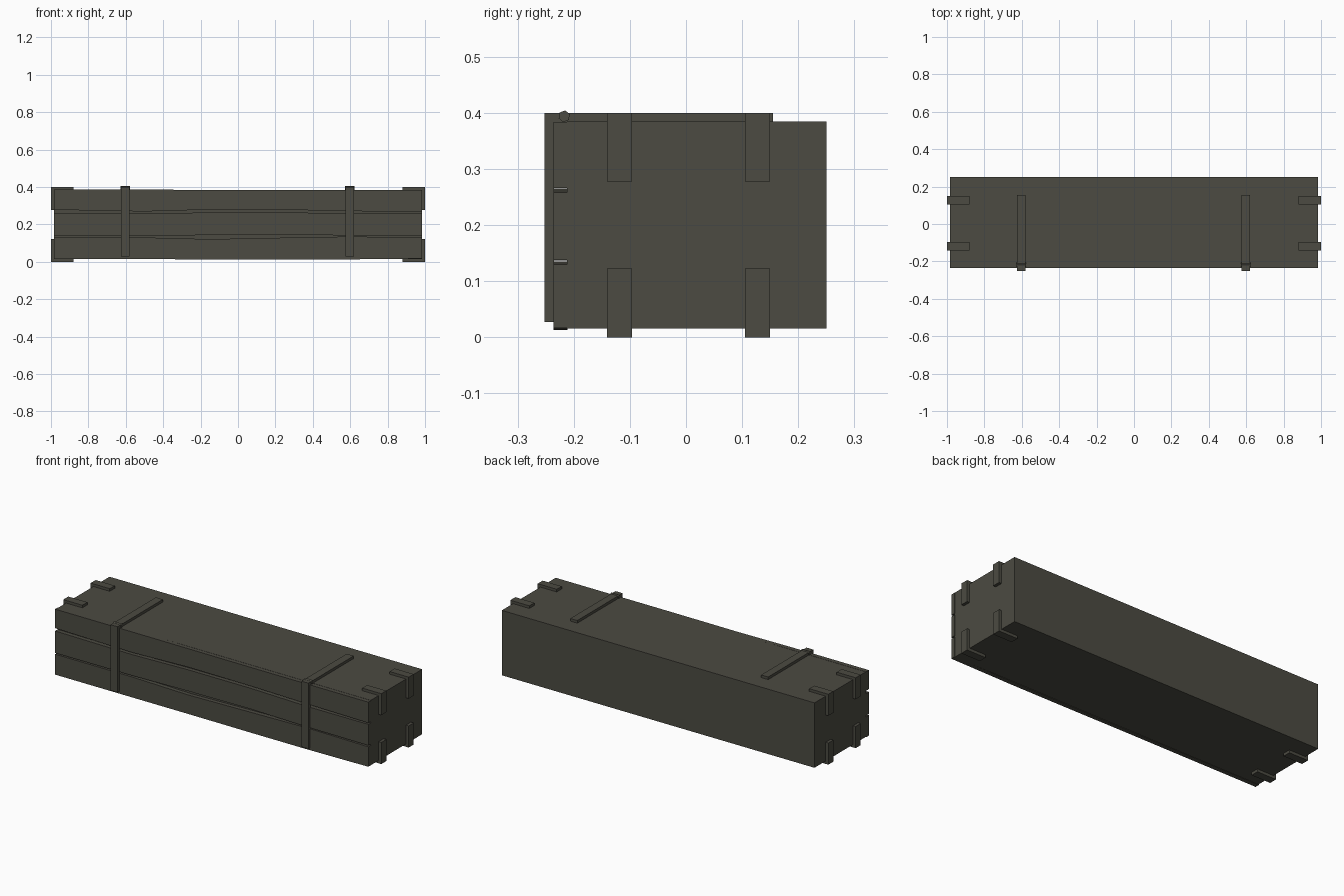
import bpy, bmesh, math

if "Cube" in bpy.data.objects:
    bpy.data.objects.remove(bpy.data.objects["Cube"])

mat = bpy.data.materials.new("dark_olive")
mat.diffuse_color = (0.072, 0.070, 0.054, 1)
mat.use_nodes = True
mat.node_tree.nodes["Principled BSDF"].inputs["Base Color"].default_value = mat.diffuse_color


def finish(name, bm):
    bmesh.ops.recalc_face_normals(bm, faces=bm.faces)
    me = bpy.data.meshes.new(name)
    bm.to_mesh(me)
    bm.free()
    me.materials.append(mat)
    ob = bpy.data.objects.new(name, me)
    bpy.context.collection.objects.link(ob)
    return ob


def extrude_x(name, profile, x0, x1):
    """Solid from a (y, z) outline swept along x."""
    bm = bmesh.new()
    a = [bm.verts.new((x0, y, z)) for y, z in profile]
    b = [bm.verts.new((x1, y, z)) for y, z in profile]
    n = len(a)
    bm.faces.new(a)
    bm.faces.new(b[::-1])
    for i in range(n):
        j = (i + 1) % n
        bm.faces.new((a[i], b[i], b[j], a[j]))
    return finish(name, bm)


def plank(name, rows):
    """Warped board from (x, bottom z, top z, front y) stations."""
    bm = bmesh.new()
    rings = [[bm.verts.new(p) for p in ((x, yf, lo), (x, -0.211, lo),
                                       (x, -0.211, hi), (x, yf, hi))]
             for x, lo, hi, yf in rows]
    for r, s in zip(rings, rings[1:]):
        for i in range(4):
            j = (i + 1) % 4
            bm.faces.new((r[i], s[i], s[j], r[j]))
    bm.faces.new(rings[0])
    bm.faces.new(rings[-1][::-1])
    return finish(name, bm)


# Main body of the crate
extrude_x("crate_body", [(-0.212, 0.016), (0.25, 0.016), (0.25, 0.385), (-0.212, 0.385)],
          -0.983, 0.983)

# Three uneven front boards
plank("bottom_board", [(-0.985, 0.014, 0.130, -0.236), (-0.5, 0.014, 0.130, -0.236),
                       (-0.15, 0.013, 0.121, -0.234), (0.25, 0.013, 0.129, -0.236),
                       (0.6, 0.013, 0.135, -0.236), (0.985, 0.017, 0.130, -0.236)])
plank("middle_board", [(-0.985, 0.137, 0.262, -0.236), (-0.5, 0.138, 0.257, -0.236),
                       (-0.15, 0.143, 0.264, -0.234), (0.25, 0.147, 0.265, -0.236),
                       (0.6, 0.140, 0.257, -0.236), (0.985, 0.138, 0.258, -0.236)])
plank("top_board", [(-0.985, 0.278, 0.386, -0.236), (-0.5, 0.269, 0.386, -0.236),
                    (-0.15, 0.279, 0.384, -0.234), (0.25, 0.278, 0.384, -0.236),
                    (0.6, 0.271, 0.384, -0.236), (0.985, 0.266, 0.384, -0.236)])

# Straps wrapping the lid and front, with hinge pins
for side, sx in (("left", -0.603), ("right", 0.597)):
    extrude_x(side + "_strap", [(-0.252, 0.027), (-0.235, 0.027), (-0.235, 0.384),
                                (0.155, 0.384), (0.155, 0.400), (-0.252, 0.400)],
              sx - 0.022, sx + 0.022)
    extrude_x(side + "_hinge_pin",
              [(-0.217 + 0.0105 * math.cos(math.radians(60 * k + 20)),
                0.394 + 0.0105 * math.sin(math.radians(60 * k + 20))) for k in range(6)],
              sx - 0.026, sx + 0.026)


def bracket(name, sx, y0, y1, top):
    """L-shaped end bracket folded over an end edge."""
    outline = [(0.88, 0.400), (1.0, 0.400), (1.0, 0.278), (0.982, 0.278),
               (0.982, 0.384), (0.88, 0.384)]
    bm = bmesh.new()
    pts = [(sx * x, z if top else 0.401 - z) for x, z in outline]
    pts = [(x, max(z, 0.0) if top or z > 0.002 else 0.0) for x, z in pts]
    a = [bm.verts.new((x, y0, z)) for x, z in pts]
    b = [bm.verts.new((x, y1, z)) for x, z in pts]
    bm.faces.new(a)
    bm.faces.new(b[::-1])
    for i in range(6):
        j = (i + 1) % 6
        bm.faces.new((a[i], b[i], b[j], a[j]))
    finish(name, bm)


# Eight corner brackets
for sx in (-1, 1):
    for y0, y1 in ((-0.141, -0.096), (0.105, 0.150)):
        for top in (True, False):
            bracket("end_bracket", sx, y0, y1, top)
